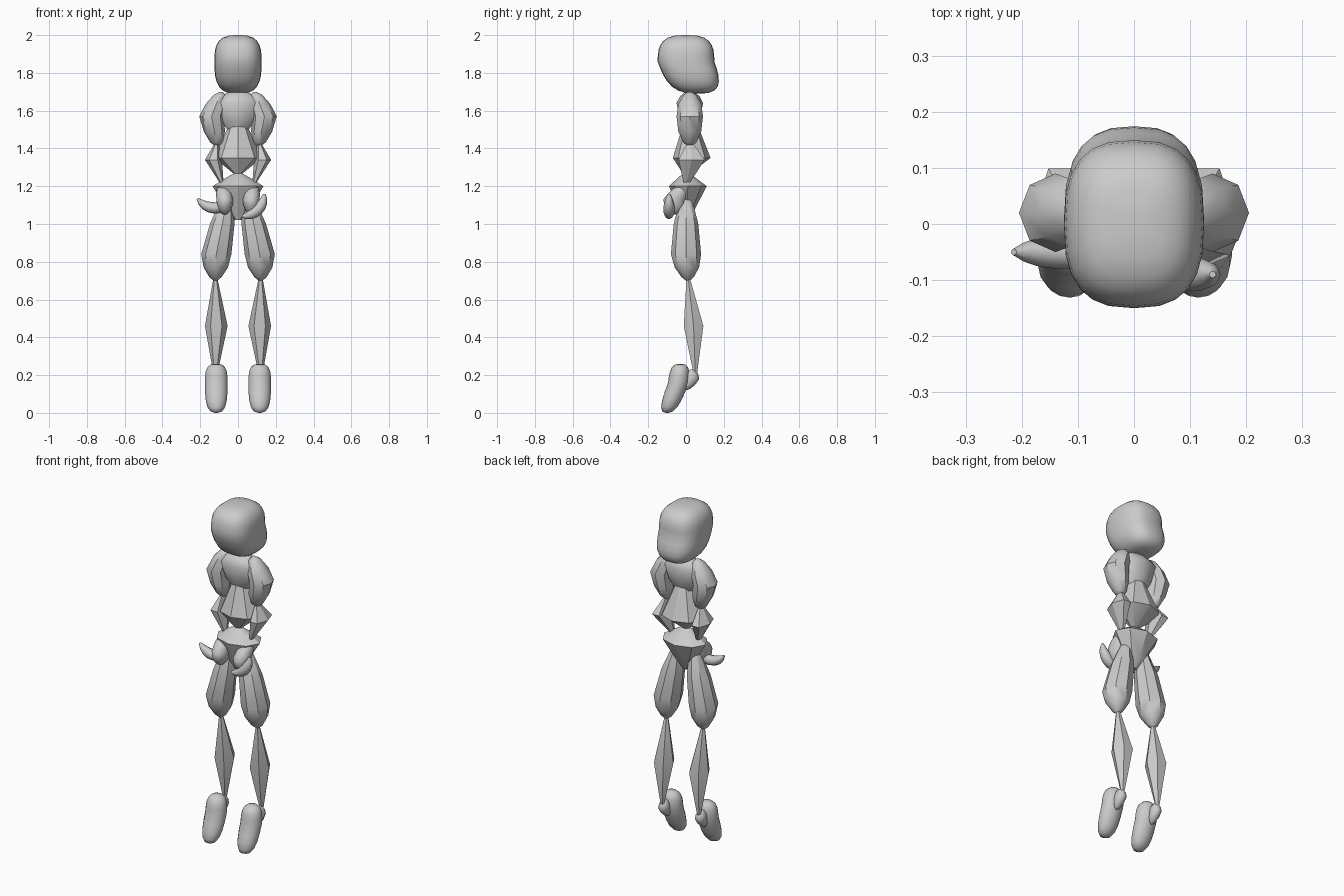
import bpy, bmesh, math
from mathutils import Vector

cube = bpy.data.objects.get("Cube")
if cube:
    bpy.data.objects.remove(cube, do_unlink=True)

shade = (.6, .6, .6, 1)
grey = bpy.data.materials.new("light_grey")
grey.use_nodes = True
grey.diffuse_color = shade
grey.node_tree.nodes["Principled BSDF"].inputs["Base Color"].default_value = shade


def skin(name, rings, angle):
    """Join equal rings of points into a closed, shaded object."""
    bm = bmesh.new()
    loops = [[bm.verts.new(point) for point in ring] for ring in rings]
    for lower, upper in zip(loops, loops[1:]):
        for i in range(len(lower)):
            bm.faces.new((lower[i - 1], lower[i], upper[i], upper[i - 1]))
    bm.faces.new(loops[0])
    bm.faces.new(loops[-1])
    bmesh.ops.recalc_face_normals(bm, faces=bm.faces)
    mesh = bpy.data.meshes.new(name)
    bm.to_mesh(mesh)
    bm.free()
    mesh.materials.append(grey)
    part = bpy.data.objects.new(name, mesh)
    bpy.context.collection.objects.link(part)
    bpy.ops.object.select_all(action='DESELECT')
    part.select_set(True)
    bpy.context.view_layer.objects.active = part
    bpy.ops.object.shade_smooth_by_angle(angle=math.radians(angle))


def signed_power(value, exponent):
    return math.copysign(abs(value) ** exponent, value)


def spindle(name, top, middle, bottom, width, depth, fullness=1, steps=2,
            sides=8, square=1, side=1, angle=30):
    """Body that swells from both ends to the middle; fullness 1 is a diamond."""
    top, middle, bottom = Vector(top), Vector(middle), Vector(bottom)
    rings = []
    for step in range(steps + 1):
        along = math.cos(math.pi * step / steps)
        centre = middle.lerp(top if along > 0 else bottom, abs(along))
        swell = max(0, 1 - abs(along) ** fullness) ** (1 / fullness)
        swell = max(swell, .12)
        ring = []
        for k in range(sides):
            turn = math.tau * k / sides
            x = centre.x + swell * width * signed_power(math.cos(turn), square)
            y = centre.y + swell * depth * signed_power(math.sin(turn), square)
            ring.append((side * x, y, centre.z))
        rings.append(ring)
    skin(name, rings, angle)


def curled_fingers(name, centre, radius, start, end, thickness, steps=8, sides=8):
    """Tapered tube bent along an arc that faces the front."""
    centre = Vector(centre)
    forward = Vector((0, 1, 0))
    rings = []
    for step in range(steps + 1):
        bend = math.radians(start + (end - start) * step / steps)
        outward = Vector((math.cos(bend), 0, math.sin(bend)))
        size = thickness * max(.2, math.sin(math.pi * step / steps) ** .6)
        ring = []
        for k in range(sides):
            turn = math.tau * k / sides
            offset = outward * math.cos(turn) + forward * math.sin(turn)
            ring.append(centre + outward * radius + offset * size)
        rings.append(ring)
    skin(name, rings, 60)


# Rounded box head, its base set back
spindle("head", (0, 0, 2), (0, 0, 1.86), (0, .06, 1.69), .125, .15,
        fullness=3, steps=14, sides=24, square=.75, angle=60)

# Chest, abdomen and pelvis meeting at a pinched waist
spindle("chest", (0, .02, 1.71), (0, .02, 1.64), (0, .02, 1.46), .13, .07,
        fullness=1.5, steps=6, angle=40)
spindle("abdomen", (0, .02, 1.6), (0, .03, 1.35), (0, 0, 1.26), .125, .1)
spindle("pelvis", (0, 0, 1.27), (0, .01, 1.2), (0, 0, 1.02), .135, .1,
        fullness=1.2, steps=4)

# Limbs on both sides
for side, label in ((1, "left_"), (-1, "right_")):
    spindle(label + "upper_arm", (.09, .02, 1.7), (.14, .02, 1.57), (.11, .02, 1.41),
            .065, .07, fullness=2, steps=6, side=side, angle=40)
    spindle(label + "forearm", (.11, .02, 1.44), (.13, .03, 1.34), (.08, 0, 1.2),
            .045, .08, sides=6, side=side)
    spindle(label + "palm", (.08, 0, 1.22), (.07, -.06, 1.13), (.07, -.06, 1.05),
            .045, .06, fullness=2, steps=8, sides=12, side=side, angle=60)
    spindle(label + "thigh", (.05, 0, 1.17), (.115, 0, .84), (.12, .01, .7),
            .08, .08, fullness=1.7, steps=6, side=side, angle=40)
    spindle(label + "shin", (.12, .01, .73), (.115, .04, .46), (.12, .05, .19),
            .06, .06, sides=6, side=side, angle=40)
    spindle(label + "foot", (.115, -.03, .26), (.115, -.04, .16), (.115, -.1, 0),
            .06, .055, fullness=3, steps=10, sides=16, side=side, angle=60)
    spindle(label + "heel", (.12, .03, .23), (.12, .03, .18), (.12, 0, .12),
            .03, .04, fullness=2, steps=6, side=side, angle=60)

# Fingers are posed differently on each hand
curled_fingers("right_fingers", (-.12, -.05, 1.2), .115, 215, 320, .03)
curled_fingers("left_fingers", (.02, -.09, 1.16), .12, 270, 360, .03)
